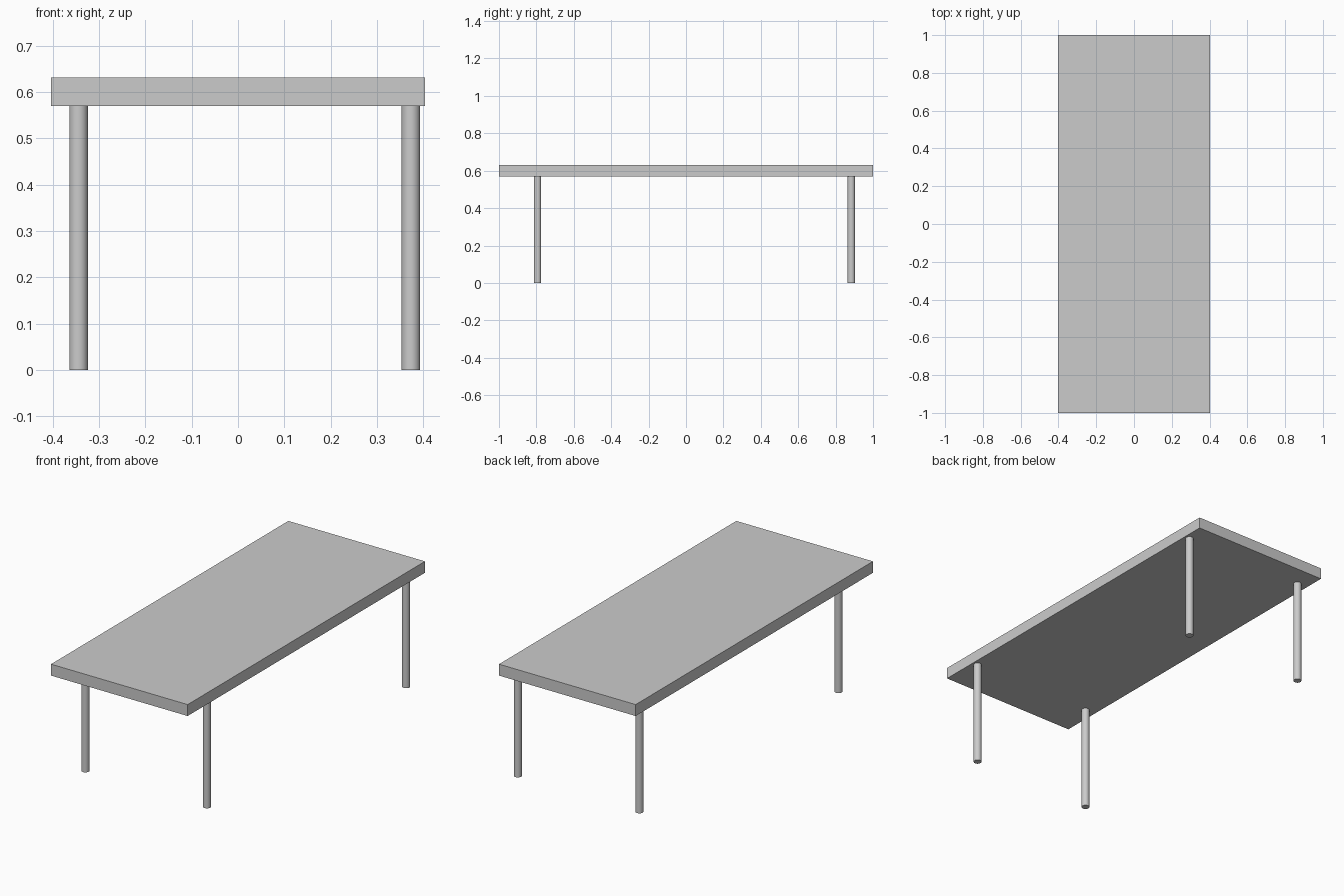
import bpy

if "Cube" in bpy.data.objects:
    bpy.data.objects.remove(bpy.data.objects["Cube"])

LEG_RADIUS = 0.02
SLAB_BOTTOM, SLAB_TOP = 0.57, 0.631


def add_slab(name, size, location):
    bpy.ops.mesh.primitive_cube_add(size=1, location=location)
    slab = bpy.context.object
    slab.name = name
    slab.scale = size
    bpy.ops.object.transform_apply(location=False, rotation=False, scale=True)


def add_leg(name, x, y):
    bpy.ops.mesh.primitive_cylinder_add(
        vertices=32, radius=LEG_RADIUS, depth=SLAB_BOTTOM,
        location=(x, y, SLAB_BOTTOM / 2))
    bpy.context.object.name = name
    bpy.ops.object.shade_smooth_by_angle()


# Table top
add_slab("table_top", (0.806, 2.0, SLAB_TOP - SLAB_BOTTOM),
         (0, 0, (SLAB_TOP + SLAB_BOTTOM) / 2))

# Four round legs, set slightly off centre towards +x and +y
for side, x in (("left", -0.344), ("right", 0.373)):
    for end, y in (("front", -0.794), ("back", 0.884)):
        add_leg(f"{end}_{side}_leg", x, y)
